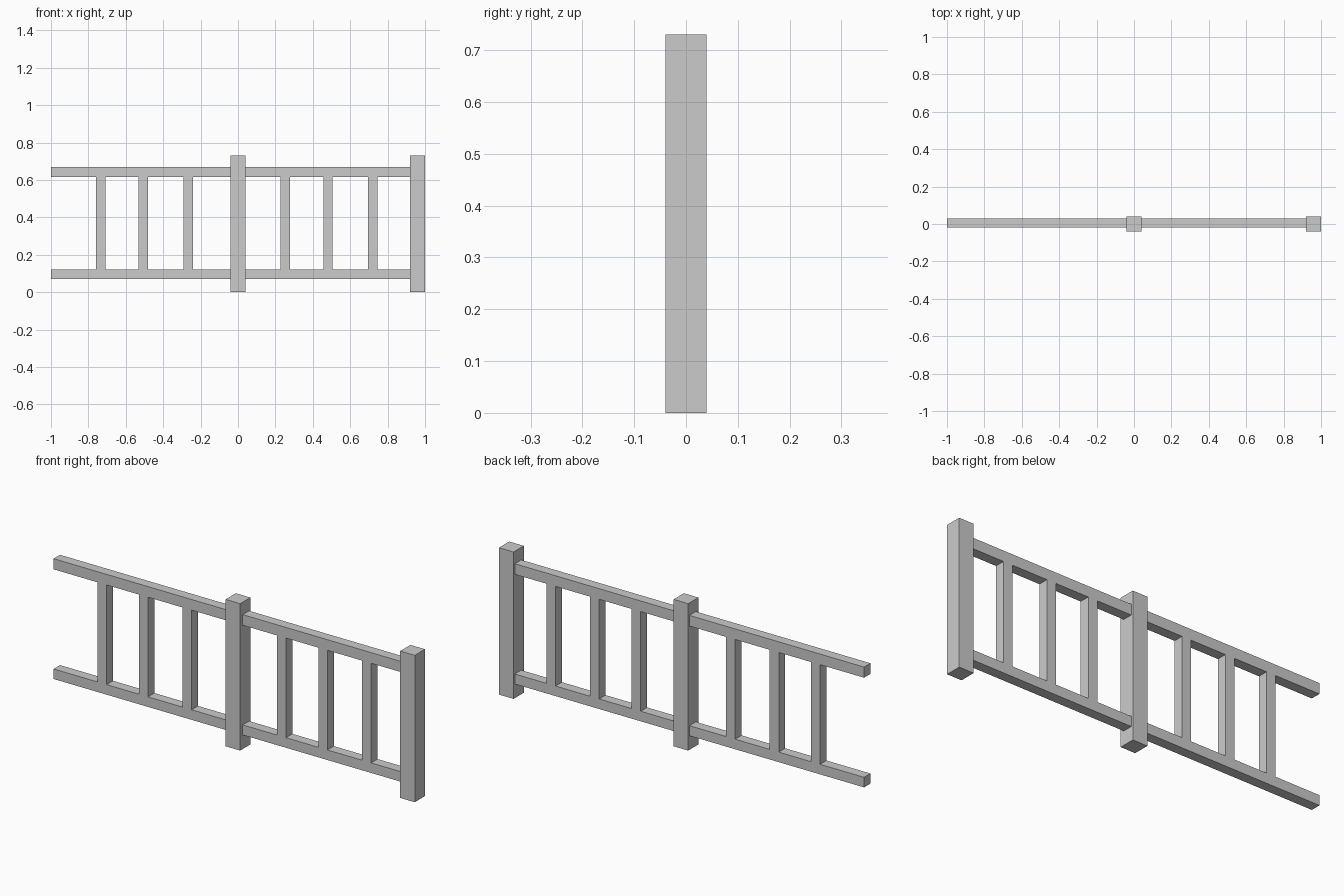
import bpy
import bmesh
from mathutils import Vector

if "Cube" in bpy.data.objects:
    bpy.data.objects.remove(bpy.data.objects["Cube"])


def box(name, x, y, z):
    """Box spanning the given (min, max) ranges."""
    lo, hi = Vector((x[0], y[0], z[0])), Vector((x[1], y[1], z[1]))
    bm = bmesh.new()
    bmesh.ops.create_cube(bm, size=1)
    bmesh.ops.scale(bm, vec=hi - lo, verts=bm.verts)
    bmesh.ops.translate(bm, vec=(lo + hi) / 2, verts=bm.verts)
    mesh = bpy.data.meshes.new(name)
    bm.to_mesh(mesh)
    bm.free()
    obj = bpy.data.objects.new(name, mesh)
    bpy.context.collection.objects.link(obj)
    return obj


POST_HALF = 0.04
RAIL_Y = (-0.02, 0.03)
BOTTOM_Z = (0.07, 0.12)
TOP_Z = (0.615, 0.668)

# Square posts
for name, cx in (("middle_post", 0.0), ("end_post", 0.96)):
    box(name, (cx - POST_HALF, cx + POST_HALF), (-POST_HALF, POST_HALF), (0, 0.73))

# Two fence bays: rails butt against the posts, balusters sit flush between rails
bays = (
    ("left", (-1.0, -POST_HALF), (-0.733, -0.506, -0.266)),
    ("right", (POST_HALF, 0.92), (0.253, 0.481, 0.721)),
)
for side, span, centres in bays:
    box(side + "_bottom_rail", span, RAIL_Y, BOTTOM_Z)
    box(side + "_top_rail", span, RAIL_Y, TOP_Z)
    for i, cx in enumerate(centres, 1):
        box(f"{side}_baluster_{i}", (cx - 0.025, cx + 0.025), RAIL_Y,
            (BOTTOM_Z[1], TOP_Z[0]))
